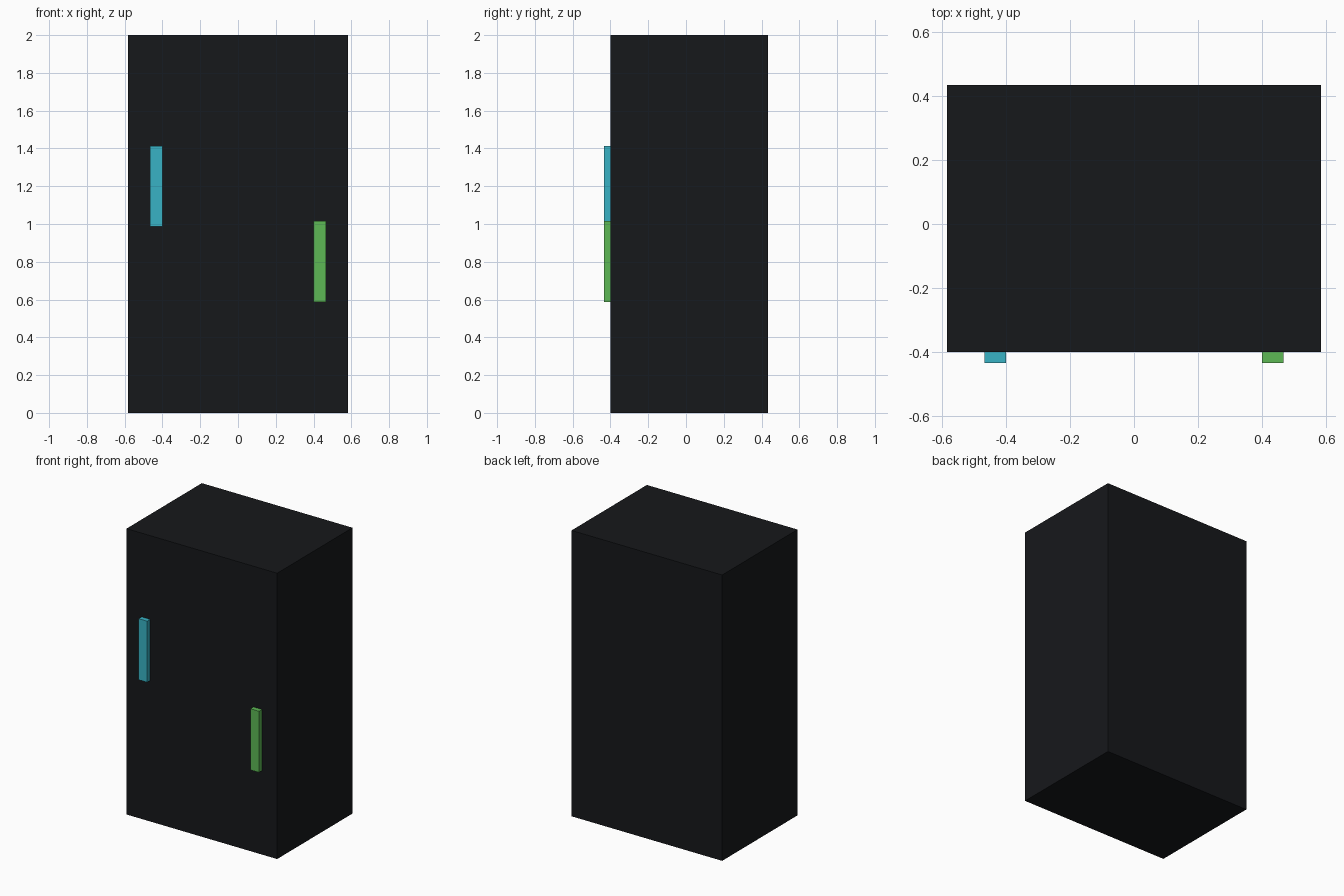
import bpy

if "Cube" in bpy.data.objects:
    bpy.data.objects.remove(bpy.data.objects["Cube"])


def material(name, rgb):
    m = bpy.data.materials.new(name)
    m.diffuse_color = (*rgb, 1)
    m.use_nodes = True
    m.node_tree.nodes["Principled BSDF"].inputs["Base Color"].default_value = m.diffuse_color
    return m


def box(name, lo, hi, mat):
    """Axis-aligned box between two corners."""
    bpy.ops.mesh.primitive_cube_add(
        size=1, location=[(a + b) / 2 for a, b in zip(lo, hi)])
    ob = bpy.context.object
    ob.name = name
    ob.scale = [b - a for a, b in zip(lo, hi)]
    bpy.ops.object.transform_apply(location=False, rotation=False, scale=True)
    ob.data.materials.append(mat)
    return ob


black = material("black", (0.008, 0.009, 0.011))
cyan = material("cyan", (0.04, 0.45, 0.56))
green = material("green", (0.11, 0.48, 0.09))

FRONT, BACK, HALF_W = -0.4, 0.433, 0.583

# Cabinet body
box("cabinet_body", (-HALF_W, FRONT, 0), (HALF_W, BACK, 2), black)

# Raised handle bars on the front face
for name, x, z, mat in (("left_handle", -0.433, 1.2, cyan),
                        ("right_handle", 0.433, 0.801, green)):
    box(name, (x - 0.033, -0.433, z - 0.214), (x + 0.033, FRONT, z + 0.214), mat)
